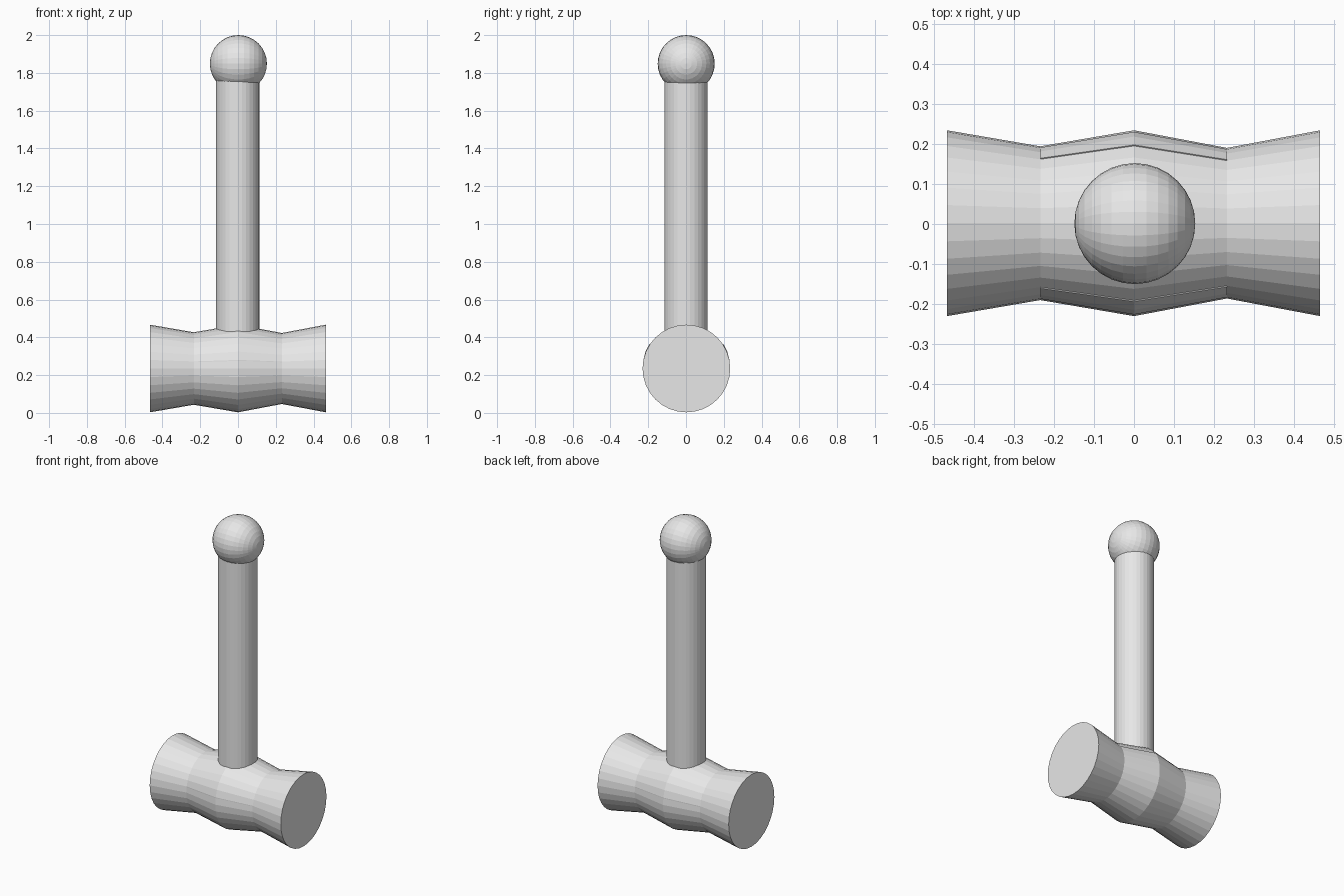
import bpy, bmesh
from math import cos, sin, radians
from mathutils import Matrix

SIDES = 32
HEAD_Z = 0.235

default = bpy.data.objects.get("Cube")
if default:
    bpy.data.objects.remove(default, do_unlink=True)

# Plain grey for every part
grey = bpy.data.materials.new("light_grey")
grey.use_nodes = True
grey.diffuse_color = (0.8, 0.8, 0.8, 1)
grey.node_tree.nodes["Principled BSDF"].inputs["Base Color"].default_value = (0.8, 0.8, 0.8, 1)


def make_object(name, bm):
    bmesh.ops.recalc_face_normals(bm, faces=bm.faces)
    mesh = bpy.data.meshes.new(name)
    bm.to_mesh(mesh)
    bm.free()
    mesh.materials.append(grey)
    obj = bpy.data.objects.new(name, mesh)
    bpy.context.collection.objects.link(obj)
    return obj


def ring_point(x, radius, angle):
    a = radians(angle)
    return (x, 0.002 + radius * cos(a), HEAD_Z + radius * sin(a))


# Double-faced hammer head: a waisted profile turned about x
profile = [(-0.467, 0.232), (-0.234, 0.192), (0, 0.232), (0.232, 0.188), (0.465, 0.232)]
bm = bmesh.new()
rings = [[bm.verts.new(ring_point(x, r, 360 * i / SIDES)) for i in range(SIDES)]
         for x, r in profile]
for a, b in zip(rings, rings[1:]):
    for i in range(SIDES):
        j = (i + 1) % SIDES
        bm.faces.new((a[i], a[j], b[j], b[i]))
bm.faces.new(rings[0])
bm.faces.new(rings[-1])
make_object("hammer_head", bm)

# Shallow lips on both cheeks, highest at the upper edge and fading downwards
step = 360 / SIDES
for name, side in (("back_cheek_lip", 1), ("front_cheek_lip", -1)):
    bm = bmesh.new()
    rows = []
    for k, lift in ((3, -0.004), (3, 0.003), (2, 0.002), (1, 0.0005), (0, -0.004)):
        angle = k * step if side > 0 else 180 - k * step
        rows.append([bm.verts.new(ring_point(x, r + lift, angle)) for x, r in profile[1:4]])
    for a, b in zip(rows, rows[1:]):
        for i in range(2):
            bm.faces.new((a[i], a[i + 1], b[i + 1], b[i]))
    bmesh.ops.holes_fill(bm, edges=bm.edges, sides=0)
    make_object(name, bm)

# Straight round handle
bm = bmesh.new()
bmesh.ops.create_cone(bm, cap_ends=True, segments=SIDES, radius1=0.115, radius2=0.115,
                      depth=1.56, matrix=Matrix.Translation((-0.002, 0, 1.0)))
make_object("handle", bm)

# Ball pommel, with its poles lying along x
bm = bmesh.new()
bmesh.ops.create_uvsphere(bm, u_segments=SIDES, v_segments=SIDES // 2, radius=0.151,
                          matrix=Matrix.Translation((0.002, 0.001, 1.849))
                          @ Matrix.Rotation(radians(90), 4, 'Y'))
make_object("ball_pommel", bm)
